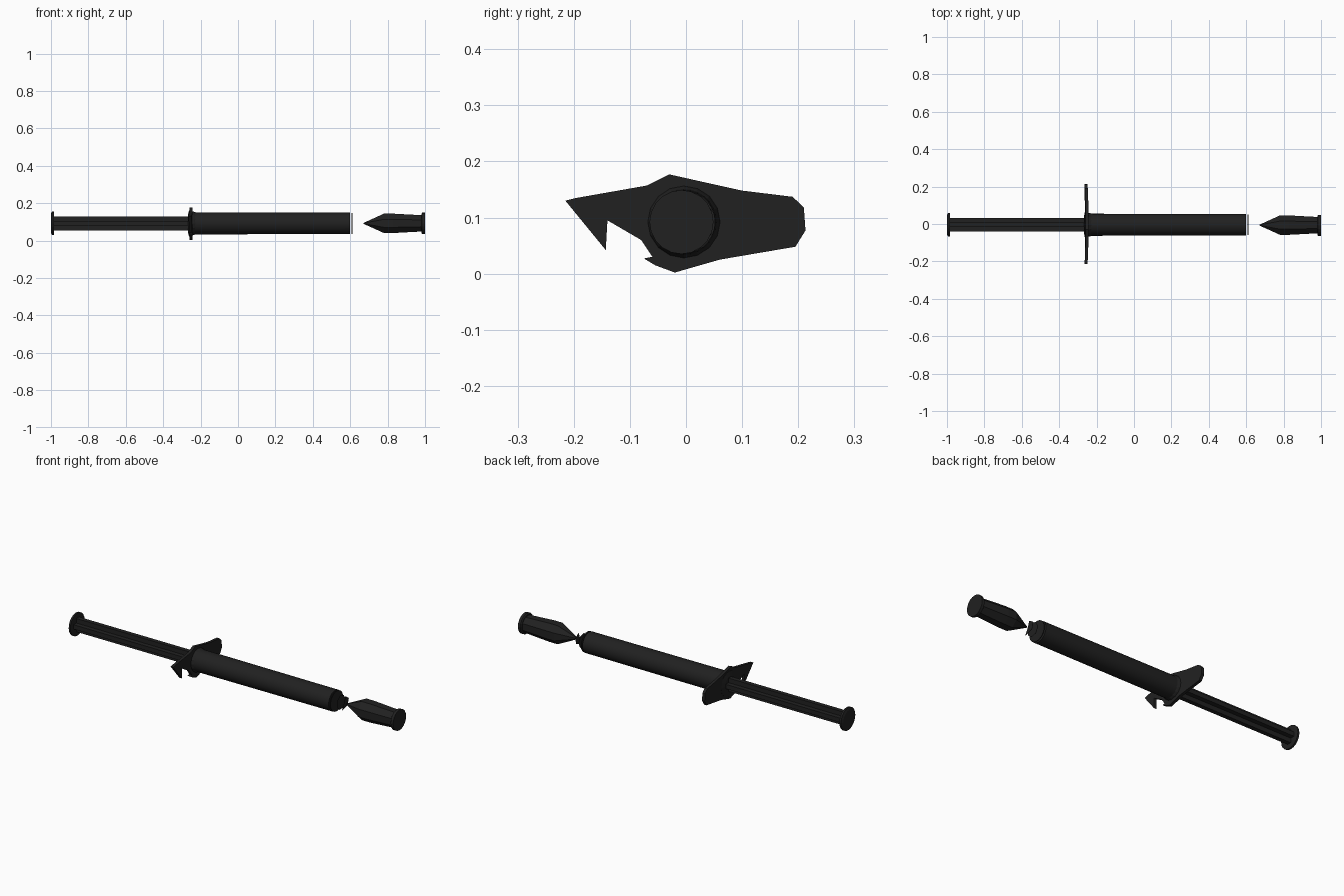
import bpy, bmesh, math
from mathutils import Vector

if "Cube" in bpy.data.objects:
    bpy.data.objects.remove(bpy.data.objects["Cube"])

CY, CZ = -0.004, 0.092   # long axis of the syringe

black = bpy.data.materials.new("matte black")
black.diffuse_color = (0.015, 0.015, 0.015, 1)
black.use_nodes = True
black.node_tree.nodes["Principled BSDF"].inputs["Base Color"].default_value = black.diffuse_color


def finish(name, bm, smooth=False):
    bmesh.ops.recalc_face_normals(bm, faces=bm.faces)
    me = bpy.data.meshes.new(name)
    bm.to_mesh(me)
    bm.free()
    me.materials.append(black)
    ob = bpy.data.objects.new(name, me)
    bpy.context.collection.objects.link(ob)
    if smooth:
        bpy.context.view_layer.objects.active = ob
        ob.select_set(True)
        bpy.ops.object.shade_smooth_by_angle(angle=math.radians(35))
        ob.select_set(False)
    return ob


def lathe(name, profile, n, smooth=False, cy=CY, cz=CZ, turn=0.0):
    """Revolve (x, radius) pairs around the long axis, ends closed."""
    bm = bmesh.new()
    rings = []
    for x, r in profile:
        rings.append([bm.verts.new((x, cy + r * math.cos(turn + 2 * math.pi * i / n),
                                    cz + r * math.sin(turn + 2 * math.pi * i / n)))
                      for i in range(n)])
    for a, b in zip(rings, rings[1:]):
        for i in range(n):
            j = (i + 1) % n
            bm.faces.new((a[i], a[j], b[j], b[i]))
    bm.faces.new(rings[0])
    bm.faces.new(rings[-1])
    return finish(name, bm, smooth)


def plate(name, points, x, depth):
    """Flat outline in the y-z plane, extruded along x by depth."""
    bm = bmesh.new()
    f = bm.faces.new([bm.verts.new((x, y, z)) for y, z in points])
    if depth:
        ext = bmesh.ops.extrude_face_region(bm, geom=[f])
        vs = [v for v in ext["geom"] if isinstance(v, bmesh.types.BMVert)]
        bmesh.ops.translate(bm, verts=vs, vec=Vector((depth, 0, 0)))
    return finish(name, bm)


# Barrel and its thin front face
lathe("barrel", [(-0.245, 0.059), (0.6, 0.057)], 28, True)
lathe("barrel_front_face", [(0.608, 0.056), (0.611, 0.056)], 28)
lathe("barrel_collar", [(-0.268, 0.045), (-0.262, 0.07), (-0.235, 0.062), (-0.225, 0.058)], 16)

# Finger flange: broken outline, with a torn hook on the -y side
flange = [(-0.07, 0.157), (-0.03, 0.177), (0.01, 0.168), (0.10, 0.148), (0.19, 0.137),
          (0.21, 0.118), (0.213, 0.077), (0.195, 0.048), (0.06, 0.025), (-0.02, 0.002),
          (-0.055, 0.015), (-0.075, 0.027), (-0.06, 0.03), (-0.08, 0.06), (-0.14, 0.095),
          (-0.143, 0.042), (-0.215, 0.13), (-0.195, 0.135)]
ob = plate("finger_flange", flange, -0.258, 0.016)
for v in ob.data.vertices:           # wings lean slightly backward
    v.co.x -= 0.04 * max(0, abs(v.co.y) - 0.06)

# Plunger rod with crossed ribs
R, T = 0.037, 0.012
cross = []
for k in range(4):
    a = k * math.pi / 2
    c, s = math.cos(a), math.sin(a)
    for u, v in ((T, T), (R, T), (R, -T)):
        u, v = (u, -v) if (u, v) != (T, T) else (T, -T)
        cross.append((CY + u * c - v * s, CZ + u * s + v * c))
# order each arm: inner corner, outer corner, outer corner
for k in range(4):
    cross[3 * k + 1], cross[3 * k + 2] = sorted(
        cross[3 * k + 1:3 * k + 3],
        key=lambda p: (p[0] - cross[3 * k][0]) ** 2 + (p[1] - cross[3 * k][1]) ** 2)
plate("plunger_rod", cross, -0.985, 0.74)

# Plunger thumb disc
lathe("thumb_disc", [(-1.0, 0.05), (-0.995, 0.063), (-0.985, 0.063), (-0.983, 0.05)], 20)

# Nozzle slivers between barrel and needle cap
lathe("nozzle_sliver_rear", [(0.636, 0.040), (0.637, 0.040)], 7)
plate("nozzle_sliver_front", [(-0.03, 0.06), (0.02, 0.075), (0.03, 0.11), (0.0, 0.13),
                              (-0.012, 0.095)], 0.66, 0.001)

# Needle cap: faceted body and end disc
lathe("needle_cap", [(0.672, 0.003), (0.78, 0.056), (0.83, 0.056), (0.985, 0.047)], 8,
      cy=-0.006, turn=math.pi / 8)
lathe("needle_cap_end", [(0.98, 0.05), (0.985, 0.057), (1.0, 0.057)], 20, cy=-0.008)
